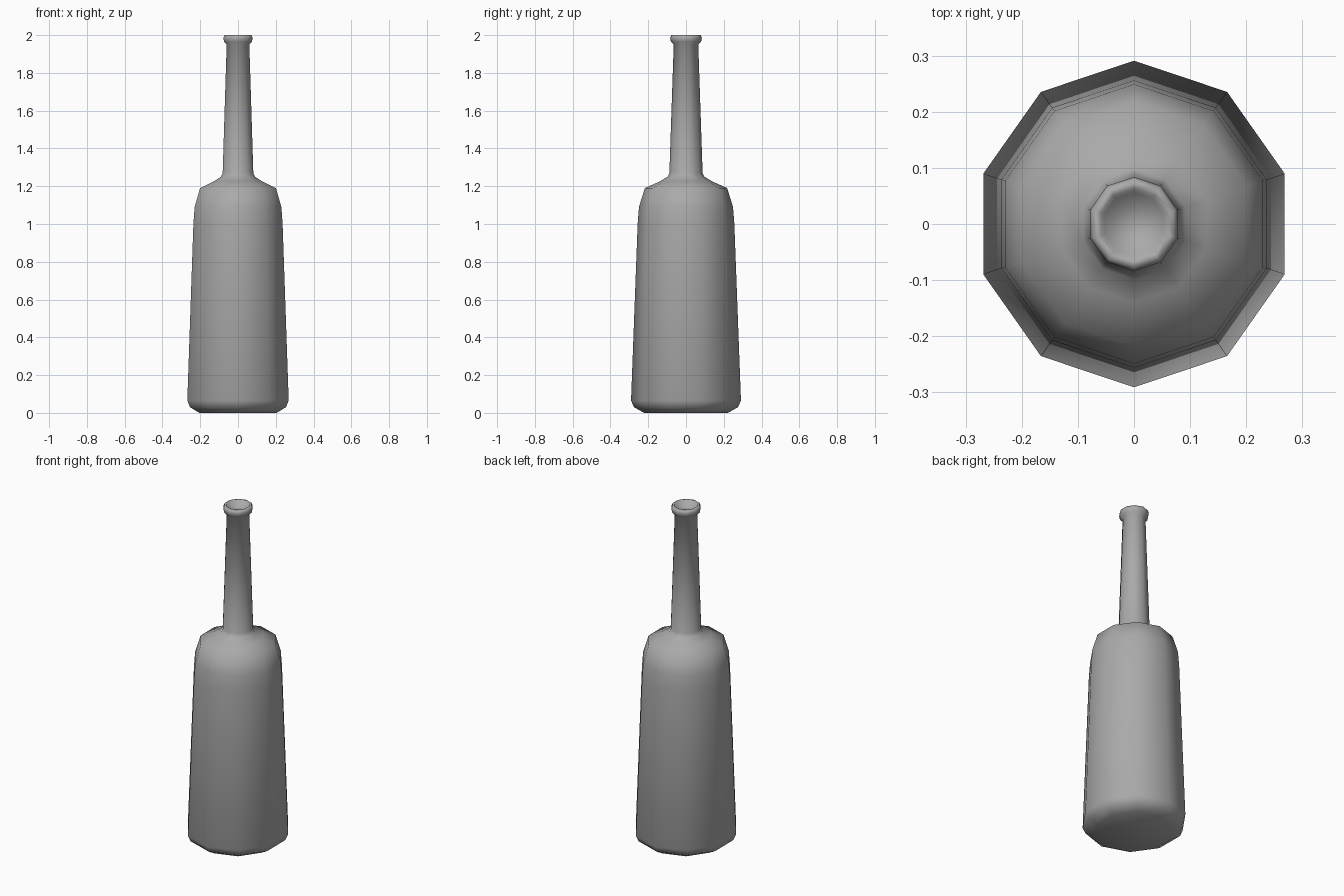
import bpy, bmesh, math

cube = bpy.data.objects.get("Cube")
if cube:
    bpy.data.objects.remove(cube, do_unlink=True)

SIDES = 10

glass = bpy.data.materials.new("grey_glass")
glass.use_nodes = True
color = (0.4, 0.4, 0.4, 1)
glass.diffuse_color = color
glass.node_tree.nodes["Principled BSDF"].inputs["Base Color"].default_value = color

# Bottle outline from base to mouth: (radius, height)
profile = [
    (0.222, 0.0), (0.275, 0.03), (0.291, 0.065),        # base
    (0.256, 1.0), (0.249, 1.09), (0.218, 1.19),         # body
    (0.14, 1.225), (0.098, 1.25), (0.088, 1.27),        # shoulder
    (0.065, 1.95),                                      # neck
    (0.080, 1.965), (0.084, 1.985), (0.078, 2.0),       # lip
    (0.064, 2.0), (0.057, 1.975),                       # mouth
]

bm = bmesh.new()
rings = []
for r, z in profile:
    ring = []
    for i in range(SIDES):
        a = math.tau * i / SIDES + math.pi / 2
        ring.append(bm.verts.new((0.97 * r * math.cos(a), r * math.sin(a), z)))
    rings.append(ring)

# Walls between neighbouring rings, then the base and mouth caps
for low, high in zip(rings, rings[1:]):
    for i in range(SIDES):
        j = (i + 1) % SIDES
        bm.faces.new((low[i], low[j], high[j], high[i]))
bm.faces.new(rings[0][::-1])
bm.faces.new(rings[-1])

for face in bm.faces:
    face.smooth = True

mesh = bpy.data.meshes.new("bottle")
bm.to_mesh(mesh)
bm.free()
mesh.materials.append(glass)
bottle = bpy.data.objects.new("bottle", mesh)
bpy.context.collection.objects.link(bottle)
